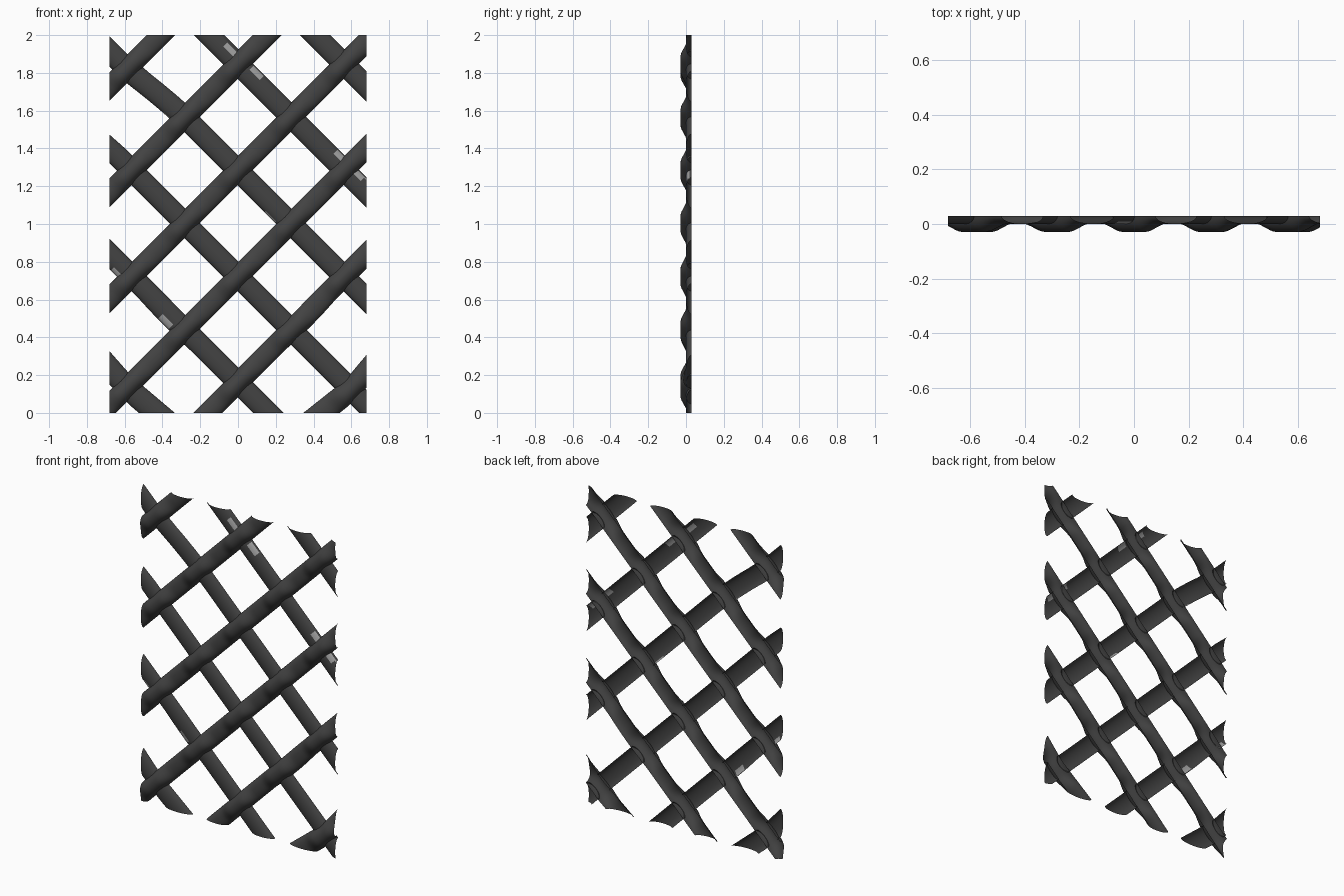
import bpy, bmesh, math
from mathutils import Vector

if "Cube" in bpy.data.objects:
    bpy.data.objects.remove(bpy.data.objects["Cube"])

R2 = math.sqrt(2)
HALF_X, HEIGHT = 0.68, 2.0
LINES = [(0.16 + 0.562 * k) / R2 for k in range(-3, 7)]   # strand offsets across the diagonal
HW_FRONT, HW_BACK = 0.054, 0.057                          # strand half widths
DEPTH, RIM = 0.03, 0.03
# small worn spots on the back strands (x, z)
WORN = [(-0.12, 1.30), (0.10, 1.80), (-0.04, 1.92), (-0.38, 1.56), (0.17, 1.03),
        (-0.64, 0.74), (-0.38, 0.48), (0.54, 1.36), (0.64, 1.26)]


def material(name, v):
    m = bpy.data.materials.new(name)
    m.diffuse_color = (v, v, v, 1)
    m.use_nodes = True
    m.node_tree.nodes["Principled BSDF"].inputs["Base Color"].default_value = m.diffuse_color
    return m


MATS = [material("dark grey", 0.055), material("light grey", 0.35)]


def clamp(t):
    return min(max(t, 0), 1)


def lift(u):
    """Extra forward bulge of a front strand where it crosses a back strand."""
    d = min(abs(u - c) for c in LINES)
    t = clamp((0.15 - d) / 0.1)
    return t * t * (3 - 2 * t)


def point(u, v, y):
    # u runs along the rising diagonal, v across it; three corners sag outward a little
    x, z = (u - v) / R2, (u + v) / R2
    w = clamp((abs(x) - 0.25) / 0.3) * clamp((abs(z - 1) - 0.4) / 0.4)
    if x < 0:
        x, z = x - 0.025 * w, z - 0.025 * w
    elif z < 1:
        x, z = x + 0.035 * w, z - 0.035 * w
    return Vector((x, y, z))


def strip(bm, place, start, end, steps, arcs=12):
    """Half-round shell: place(s, t, b) gives a point at length s, side t, arch b."""
    rows = []
    for i in range(steps + 1):
        s = start + (end - start) * i / steps
        rows.append([bm.verts.new(place(s, -math.cos(a), math.sin(a)))
                     for a in (math.pi * j / arcs for j in range(arcs + 1))])
    for r0, r1 in zip(rows, rows[1:]):
        for j in range(arcs):
            f = bm.faces.new((r0[j], r1[j], r1[j + 1], r0[j + 1]))
            f.normal_update()
            if f.normal.y > 0:
                f.normal_flip()


def is_worn(p):
    return any(abs(p.x - x - p.z + z) < 0.055 and abs(p.x - x + p.z - z) < 0.02
               for x, z in WORN)


def finish(bm, name, worn=False):
    # trim to the rectangular panel
    for co, no in (((HALF_X, 0, 0), (1, 0, 0)), ((-HALF_X, 0, 0), (-1, 0, 0)),
                   ((0, 0, HEIGHT), (0, 0, 1)), ((0, 0, 0), (0, 0, -1))):
        geom = bm.verts[:] + bm.edges[:] + bm.faces[:]
        bmesh.ops.bisect_plane(bm, geom=geom, plane_co=co, plane_no=no,
                               clear_outer=True, dist=1e-6)
    for f in bm.faces:
        f.smooth = True
        if worn and is_worn(f.calc_center_median()):
            f.material_index = 1
    me = bpy.data.meshes.new(name)
    bm.to_mesh(me)
    bm.free()
    for m in MATS if worn else MATS[:1]:
        me.materials.append(m)
    ob = bpy.data.objects.new(name, me)
    bpy.context.collection.objects.link(ob)


# rising strands, bulging forward over every crossing
bm = bmesh.new()
for c in LINES:
    strip(bm, lambda s, t, b: point(s, c + t * HW_FRONT, RIM - (DEPTH + 0.03 * lift(s)) * b),
          -0.7, 2.1, 150)
finish(bm, "front_strands")

# falling strands, in lengths that tuck under the rising ones
bm = bmesh.new()
gap = 0.82 * HW_FRONT
for c in LINES:
    for a, b_ in zip(LINES, LINES[1:]):
        strip(bm, lambda s, t, b: point(c + t * HW_BACK, s, RIM - DEPTH * b),
              a + gap, b_ - gap, 16, 16)
finish(bm, "back_strands", worn=True)
